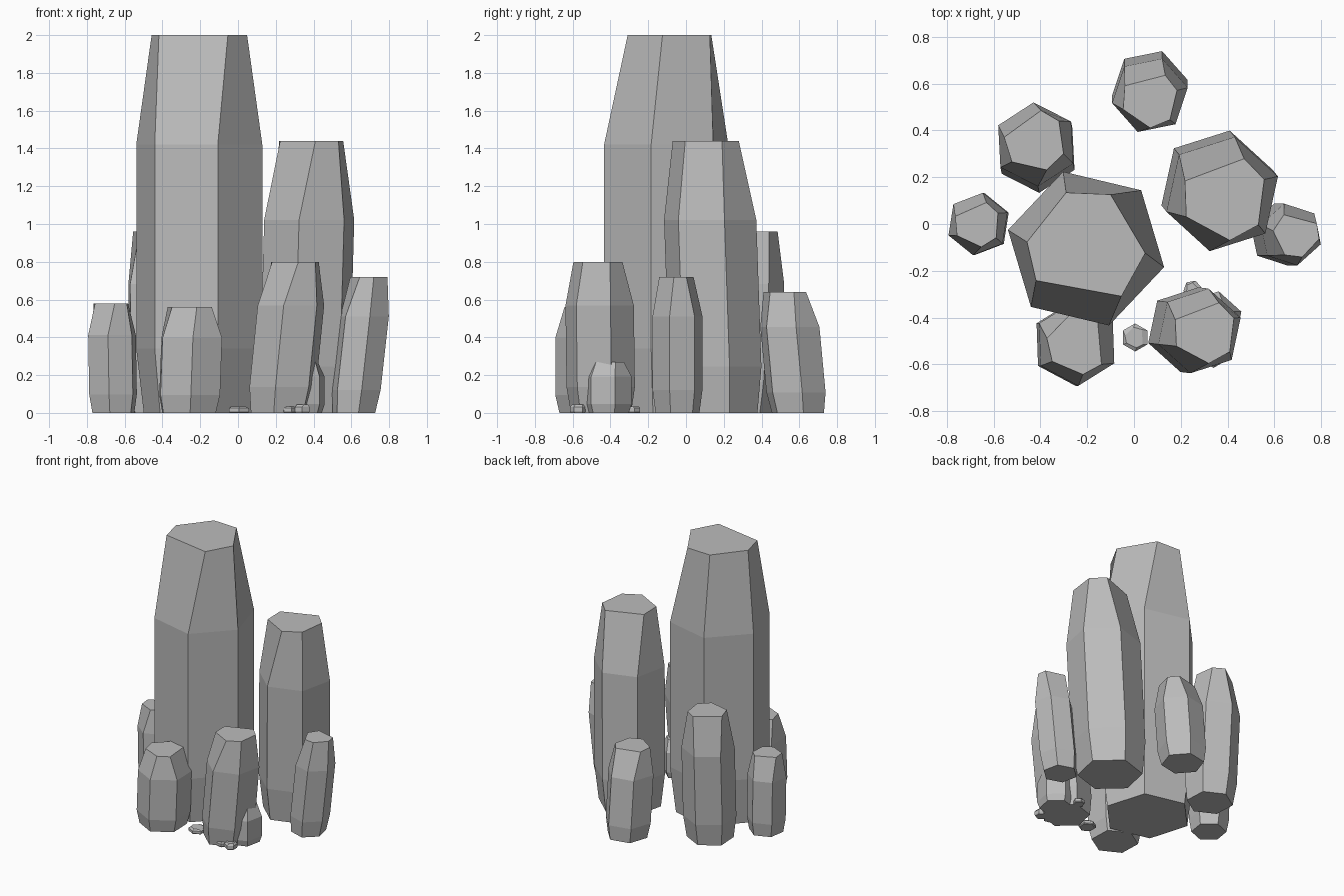
import bpy, bmesh, math

if "Cube" in bpy.data.objects:
    bpy.data.objects.remove(bpy.data.objects["Cube"])

stone = bpy.data.materials.new("grey stone")
stone.diffuse_color = (0.5, 0.5, 0.5, 1)
stone.use_nodes = True
stone.node_tree.nodes["Principled BSDF"].inputs["Base Color"].default_value = stone.diffuse_color

# Uneven flat tip: angular offset of each corner from the shoulder corner below
TIP_TWIST = (20, 9, 19, 3, 7, -14)
TIP_R = 0.74
# Lower body rings: (height fraction, radius fraction)
BODY = ((0.0, 0.88), (0.17, 1.0), (0.71, 1.0))


def crystal(name, x, y, radius, height, turn, lean=(0, 0)):
    """Leaning six-sided column; x, y is the centre at the shoulder."""
    bm = bmesh.new()

    def ring(frac, scale, twist):
        cx = x + lean[0] * (frac - 0.71)
        cy = y + lean[1] * (frac - 0.71)
        verts = []
        for i in range(6):
            a = math.radians(turn + 60 * i + twist[i])
            verts.append(bm.verts.new((cx + radius * scale * math.cos(a),
                                       cy + radius * scale * math.sin(a),
                                       height * frac)))
        return verts

    rings = [ring(f, s, (0,) * 6) for f, s in BODY] + [ring(1.0, TIP_R, TIP_TWIST)]
    for lo, hi in zip(rings, rings[1:]):
        for i in range(6):
            j = (i + 1) % 6
            bm.faces.new((lo[i], lo[j], hi[j], hi[i]))
    bm.faces.new(rings[-1])
    bm.faces.new(rings[0][::-1])
    mesh = bpy.data.meshes.new(name)
    bm.to_mesh(mesh)
    bm.free()
    mesh.materials.append(stone)
    obj = bpy.data.objects.new(name, mesh)
    bpy.context.collection.objects.link(obj)
    return obj


# Large columns
crystal("main_crystal", -0.205, -0.105, 0.343, 2.0, -73.4)
crystal("second_crystal", 0.377, 0.128, 0.25, 1.44, 137.6, (0.04, -0.05))

# Surrounding columns
crystal("back_left_crystal", -0.42, 0.34, 0.18, 0.96, 153, (-0.01, 0.05))
crystal("front_right_crystal", 0.28, -0.457, 0.185, 0.80, 138, (0.08, -0.01))
crystal("right_crystal", 0.67, -0.045, 0.135, 0.72, 102, (0.08, 0.0))
crystal("back_crystal", 0.068, 0.55, 0.165, 0.64, 131.5, (0.0, -0.06))
crystal("left_crystal", -0.667, 0.0, 0.135, 0.58, 141, (-0.01, 0.0))
crystal("front_left_crystal", -0.245, -0.51, 0.182, 0.56, 32, (0.02, 0.0))

# Small stub and pebbles at the foot
crystal("small_stub", 0.335, -0.415, 0.13, 0.27, 138)
for i, (px, py, pr, ph) in enumerate(((0.005, -0.485, 0.06, 0.035),
                                      (0.25, -0.28, 0.04, 0.035),
                                      (0.27, -0.57, 0.04, 0.035),
                                      (0.34, -0.57, 0.045, 0.045))):
    crystal("pebble_%d" % (i + 1), px, py, pr, ph, 30 + 40 * i)
